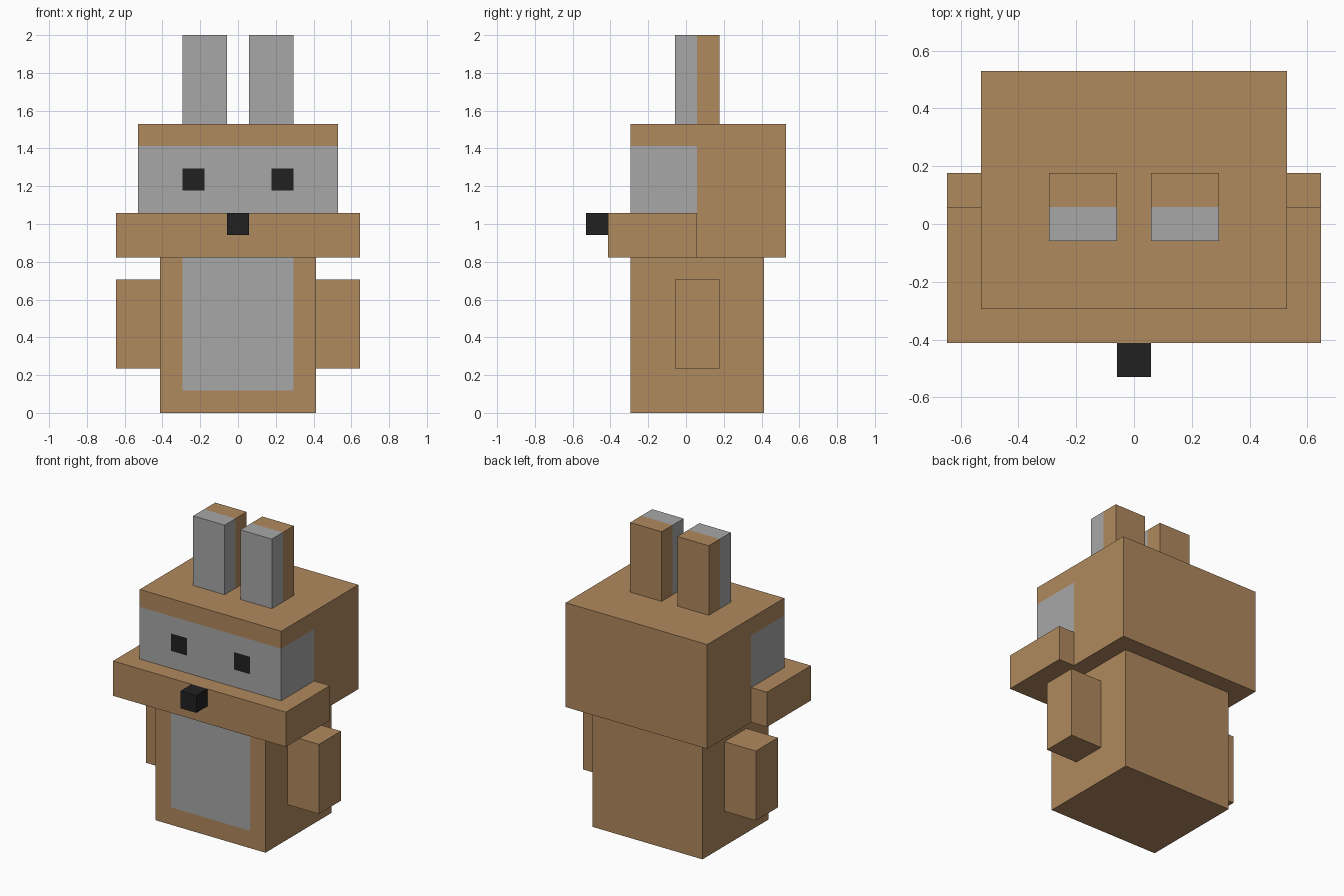
import bpy, bmesh
from mathutils import Vector

U = 2 / 17  # one block of the design grid

default = bpy.data.objects.get("Cube")
if default:
    bpy.data.objects.remove(default, do_unlink=True)


def material(name, rgb):
    m = bpy.data.materials.new(name)
    m.use_nodes = True
    m.diffuse_color = (*rgb, 1)
    bsdf = next(n for n in m.node_tree.nodes if n.type == 'BSDF_PRINCIPLED')
    bsdf.inputs["Base Color"].default_value = (*rgb, 1)
    return m


BROWN, GREY, BLACK = 0, 1, 2
MATS = [material("brown fur", (0.434, 0.251, 0.114)),
        material("grey fur", (0.386, 0.386, 0.386)),
        material("black", (0.015, 0.015, 0.015))]


def box(name, lo, hi, cuts=(), rule=lambda c, n: BROWN):
    """Block from corner lo to hi (grid units), sliced at (axis, value) cuts,
    coloured by a rule of face centre and normal (grid units)."""
    lo, hi = Vector(lo), Vector(hi)
    bm = bmesh.new()
    bmesh.ops.create_cube(bm, size=1)
    for v in bm.verts:
        v.co = (lo + hi) / 2 + v.co * (hi - lo)
    for axis, value in cuts:
        no = Vector((0, 0, 0))
        no["xyz".index(axis)] = 1
        bmesh.ops.bisect_plane(bm, geom=bm.verts[:] + bm.edges[:] + bm.faces[:],
                               plane_co=no * value, plane_no=no)
    bm.normal_update()
    for f in bm.faces:
        f.material_index = rule(f.calc_center_median(), f.normal)
    bmesh.ops.scale(bm, vec=(U, U, U), verts=bm.verts)
    mesh = bpy.data.meshes.new(name)
    bm.to_mesh(mesh)
    bm.free()
    for m in MATS:
        mesh.materials.append(m)
    obj = bpy.data.objects.new(name, mesh)
    bpy.context.collection.objects.link(obj)
    return obj


# Colour rules
def body_rule(c, n):
    return GREY if n.y < -0.5 and abs(c.x) < 2.5 and c.z > 1 else BROWN


def head_rule(c, n):
    if n.y < -0.5 and 1.5 < abs(c.x) < 2.5 and 10 < c.z < 11:
        return BLACK  # eyes
    if abs(n.z) < 0.5 and c.y < 0.5 and 9 < c.z < 12:
        return GREY   # face mask
    return BROWN


def ear_rule(c, n):
    return GREY if c.y < 0.5 else BROWN


# Body with belly patch
box("body", (-3.5, -2.5, 0), (3.5, 3.5, 7),
    [('x', -2.5), ('x', 2.5), ('z', 1)], body_rule)

# Head with mask and eyes
box("head", (-4.5, -2.5, 7), (4.5, 4.5, 13),
    [('x', v) for v in (-2.5, -1.5, 1.5, 2.5)]
    + [('z', v) for v in (9, 10, 11, 12)] + [('y', 0.5)], head_rule)

# Cheeks and nose
box("cheeks", (-5.5, -3.5, 7), (5.5, 0.5, 9))
box("nose", (-0.5, -4.5, 8), (0.5, -3.5, 9), rule=lambda c, n: BLACK)

# Paired ears and arms
for side, s in (("left", 1), ("right", -1)):
    x0, x1 = sorted((0.5 * s, 2.5 * s))
    box(side + "_ear", (x0, -0.5, 13), (x1, 1.5, 17), [('y', 0.5)], ear_rule)
    x0, x1 = sorted((3.5 * s, 5.5 * s))
    box(side + "_arm", (x0, -0.5, 2), (x1, 1.5, 6))
